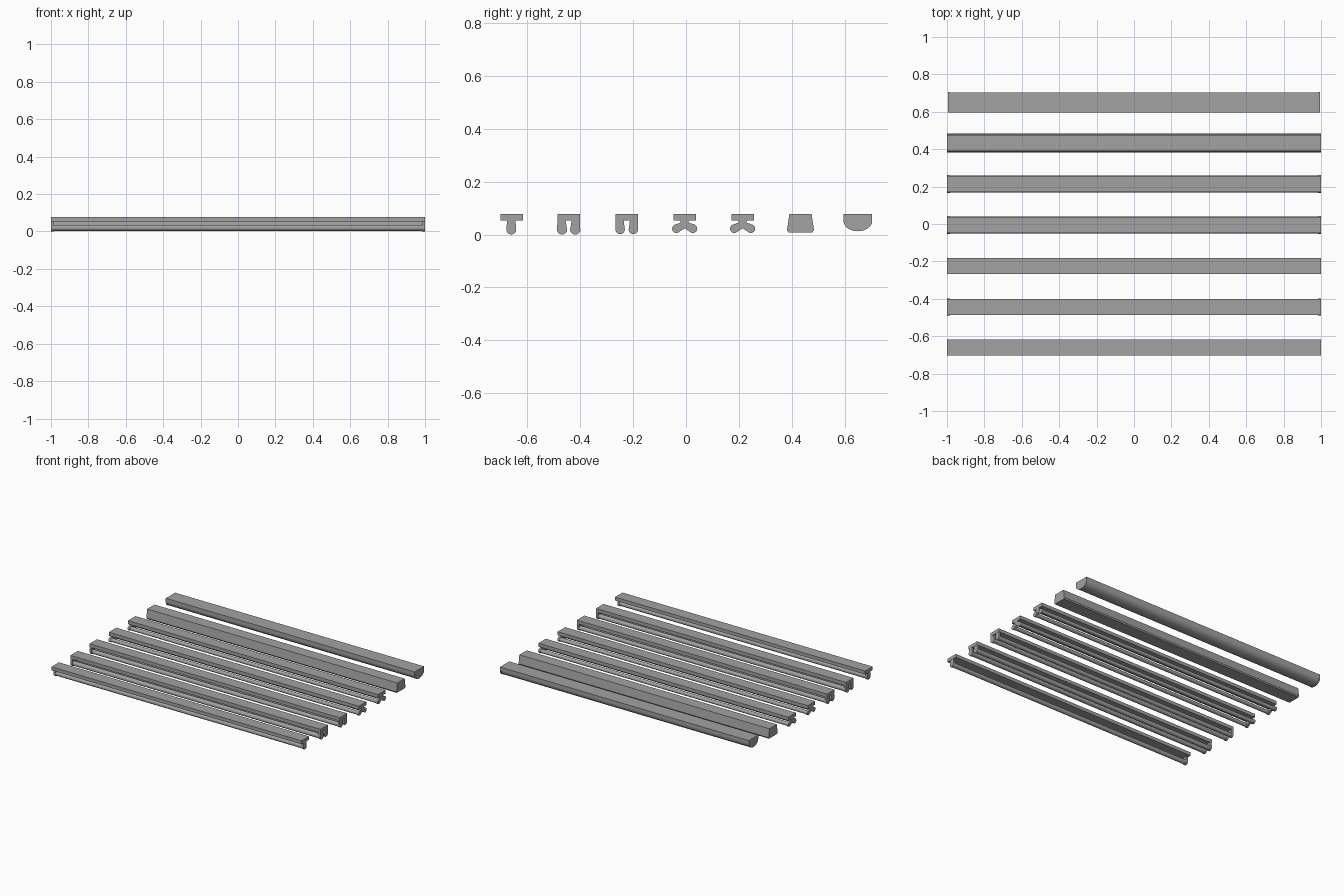
import bpy, bmesh, math

if "Cube" in bpy.data.objects:
    bpy.data.objects.remove(bpy.data.objects["Cube"])

def material(name, v):
    m = bpy.data.materials.new(name)
    m.diffuse_color = (v, v, v, 1)
    m.use_nodes = True
    m.node_tree.nodes["Principled BSDF"].inputs["Base Color"].default_value = m.diffuse_color
    return m

GREY = material("light_grey", 0.36)

def extrude(name, profile, x0, x1, smooth=False):
    """Closed (y, z) profile swept along x."""
    bm = bmesh.new()
    a = [bm.verts.new((x0, y, z)) for y, z in profile]
    b = [bm.verts.new((x1, y, z)) for y, z in profile]
    n = len(profile)
    bm.faces.new(a)
    bm.faces.new(b[::-1])
    for i in range(n):
        bm.faces.new((a[i], b[i], b[(i + 1) % n], a[(i + 1) % n]))
    bmesh.ops.recalc_face_normals(bm, faces=bm.faces)
    me = bpy.data.meshes.new(name)
    bm.to_mesh(me)
    bm.free()
    me.materials.append(GREY)
    o = bpy.data.objects.new(name, me)
    bpy.context.collection.objects.link(o)
    if smooth:
        bpy.ops.object.select_all(action='DESELECT')
        o.select_set(True)
        bpy.context.view_layer.objects.active = o
        bpy.ops.object.shade_smooth_by_angle(angle=math.radians(35))
    return o

def rect(y, hw, z0, z1):
    return [(y - hw, z0), (y + hw, z0), (y + hw, z1), (y - hw, z1)]

def circle(y, z, r, n=16):
    return [(y + r * math.cos(2 * math.pi * i / n), z + r * math.sin(2 * math.pi * i / n))
            for i in range(n)]

def holder_profile(y, z, r, root_y, root_z, half):
    """Lamp socket: straight neck from the root, rounded around the tube axis."""
    dy, dz = y - root_y, z - root_z
    d = math.hypot(dy, dz)
    dy, dz = dy / d, dz / d
    py, pz = -dz, dy
    pts = [(root_y + py * half, root_z + pz * half)]
    for i in range(11):
        t = math.radians(110 - 22 * i)
        c, s = math.cos(t) * r, math.sin(t) * r
        pts.append((y + dy * c + py * s, z + dz * c + pz * s))
    pts.append((root_y - py * half, root_z - pz * half))
    return pts

def lamp(tag, y, z, r, root_y, root_z, half):
    extrude(tag + "_tube", circle(y, z, r - 0.003), -0.985, 0.985, True)
    for side, x in (("left", -0.999), ("right", 0.984)):
        extrude(f"{tag}_socket_{side}", holder_profile(y, z, r, root_y, root_z, half),
                x, x + 0.015)

def housing(tag, y):
    extrude(tag + "_housing", rect(y, 0.0425, 0.06, 0.085), -1, 1)

# single tube batten
housing("single", -0.66)
lamp("single", -0.661, 0.026, 0.019, -0.661, 0.061, 0.016)

# two double tube battens
for tag, y0, r in (("double_wide", -0.444, 0.0195), ("double_slim", -0.224, 0.018)):
    housing(tag, y0)
    for s in (-1, 1):
        lamp(f"{tag}_{'front' if s < 0 else 'back'}", y0 + s * 0.025, 0.026, r,
             y0 + s * 0.027, 0.061, 0.015)

# two battens with splayed tubes
for tag, y0 in (("splayed_a", -0.005), ("splayed_b", 0.214)):
    housing(tag, y0)
    for side, x in (("left", -1), ("right", 0.984)):
        extrude(f"{tag}_stem_{side}", rect(y0, 0.015, 0.036, 0.061), x, x + 0.016)
    for s in (-1, 1):
        lamp(f"{tag}_{'front' if s < 0 else 'back'}", y0 + s * 0.031, 0.029, 0.0165,
             y0, 0.045, 0.012)

# boxed fitting with flared sides
y0 = 0.433
extrude("boxed_fitting",
        [(y0 - 0.042, 0.085), (y0 + 0.042, 0.085), (y0 + 0.051, 0.024), (y0 + 0.046, 0.015),
         (y0 - 0.046, 0.015), (y0 - 0.051, 0.024)], -1, 1)

# rounded diffuser fitting
y0 = 0.65
extrude("rounded_housing", rect(y0, 0.053, 0.06, 0.085), -0.99, 0.99)
bowl = [(y0 + 0.053 * math.cos(math.pi * i / 16), 0.06 - 0.04 * math.sin(math.pi * i / 16))
        for i in range(17)]
extrude("rounded_diffuser", bowl, -0.99, 0.99, True)
for side, x in (("left", -0.995), ("right", 0.985)):
    cap = [(y0 + 0.0545, 0.085)] + [(y0 + (p[0] - y0) * 1.028, p[1] - 0.001) for p in bowl] \
        + [(y0 - 0.0545, 0.085)]
    extrude(f"rounded_end_cap_{side}", cap, x, x + 0.01)

# rest the set on the ground
bpy.context.view_layer.update()
low = min(v.co.z for o in bpy.context.collection.objects for v in o.data.vertices)
for o in bpy.context.collection.objects:
    o.location.z -= low
